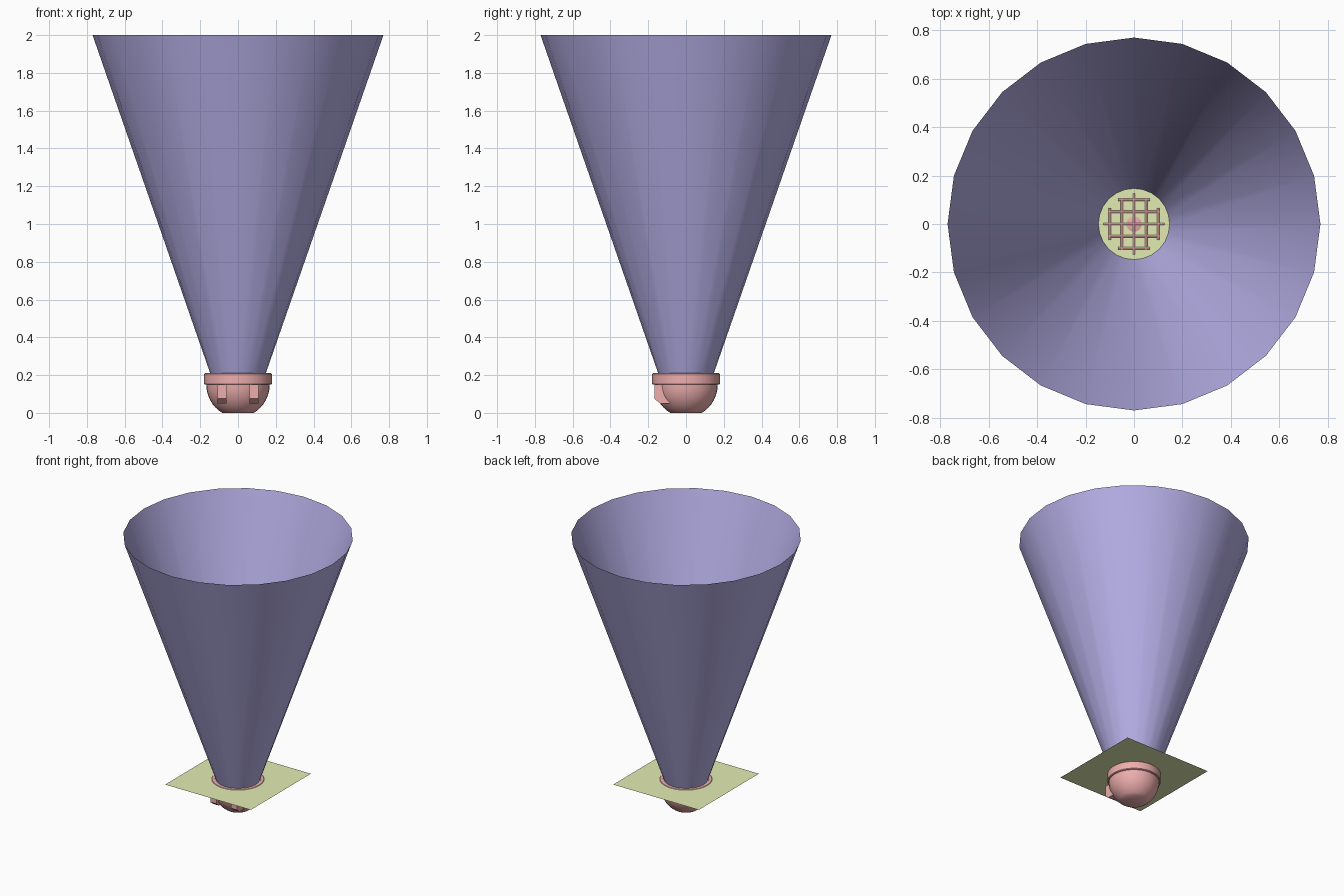
import bpy, bmesh, math

if "Cube" in bpy.data.objects:
    bpy.data.objects.remove(bpy.data.objects["Cube"])


def material(name, color):
    m = bpy.data.materials.new(name)
    m.diffuse_color = color
    m.use_nodes = True
    m.node_tree.nodes["Principled BSDF"].inputs["Base Color"].default_value = m.diffuse_color
    return m


METAL = material("housing_red", (0.85, 0.42, 0.42, 1))
BEAM = material("beam_violet", (0.47, 0.43, 0.80, 1))
GLOW = material("glow_yellow", (0.76, 0.84, 0.45, 1))


def finish(name, bm, mat, smooth=True, normals=True):
    if normals:
        bmesh.ops.recalc_face_normals(bm, faces=bm.faces)
    mesh = bpy.data.meshes.new(name)
    bm.to_mesh(mesh)
    bm.free()
    mesh.materials.append(mat)
    ob = bpy.data.objects.new(name, mesh)
    bpy.context.collection.objects.link(ob)
    if smooth:
        bpy.ops.object.select_all(action='DESELECT')
        ob.select_set(True)
        bpy.context.view_layer.objects.active = ob
        bpy.ops.object.shade_smooth_by_angle(angle=math.radians(35))
    return ob


def lathe(name, profile, mat, sides, closed=False):
    """Spin (radius, z) points around the z axis."""
    bm = bmesh.new()
    vs = [bm.verts.new((r, 0, z)) for r, z in profile]
    pairs = list(zip(vs, vs[1:])) + ([(vs[-1], vs[0])] if closed else [])
    edges = [bm.edges.new(p) for p in pairs]
    bmesh.ops.spin(bm, geom=vs + edges, cent=(0, 0, 0), axis=(0, 0, 1),
                   angle=math.tau, steps=sides, use_duplicate=False)
    bmesh.ops.remove_doubles(bm, verts=bm.verts, dist=1e-5)
    return finish(name, bm, mat)


# Bowl-shaped housing with a flat foot and hollow inside
R, ZC = 0.168, 0.15
start = math.asin(0.083 / R)
outer = []
for i in range(9):
    a = start + (math.pi / 2 - start) * i / 8
    outer.append((R * math.sin(a), ZC - ZC * math.cos(a) / math.cos(start)))
inner = [(r - 0.015, z + 0.012 * (1 - z / ZC)) for r, z in reversed(outer)]
lathe("housing_bowl", [(0, 0)] + outer + inner + [(0, 0.012)], METAL, 32)

# Collar around the mouth of the bowl
lathe("collar", [(0.15, 0.149), (0.174, 0.149), (0.179, 0.154), (0.179, 0.206),
                 (0.173, 0.212), (0.153, 0.212), (0.15, 0.206)],
      METAL, 32, closed=True)

# Domed lens under the grille
lens = [(0.072 * math.cos(a), 0.14 + 0.073 * math.sin(a) ** 0.5)
        for a in [math.pi / 2 * i / 8 for i in range(9)]]
lathe("lens", [(0.072, 0.10)] + lens, METAL, 24)

# Mounting brackets on the front, chamfered underneath
for side, name in ((-1, "bracket_left"), (1, "bracket_right")):
    bm = bmesh.new()
    section = [(-0.168, 0.15), (-0.168, 0.075), (-0.137, 0.05),
               (-0.08, 0.05), (-0.08, 0.15)]
    face = bm.faces.new([bm.verts.new((side * 0.06, y, z)) for y, z in section])
    ext = bmesh.ops.extrude_face_region(bm, geom=[face], use_keep_orig=True)
    moved = [v for v in ext["geom"] if isinstance(v, bmesh.types.BMVert)]
    bmesh.ops.translate(bm, verts=moved, vec=(side * 0.049, 0, 0))
    finish(name, bm, METAL, smooth=False)

# Crossed grille bars
bars = [(-0.1, 0.066), (-0.05, 0.106), (0, 0.127), (0.05, 0.106), (0.1, 0.066)]
for axis in "xy":
    for n, (offset, half) in enumerate(bars):
        loc = (0, offset, 0.212) if axis == "x" else (offset, 0, 0.212)
        rot = (0, math.pi / 2, 0) if axis == "x" else (math.pi / 2, 0, 0)
        bpy.ops.mesh.primitive_cylinder_add(vertices=8, radius=0.005, depth=2 * half,
                                            location=loc, rotation=rot)
        bar = bpy.context.object
        bar.name = f"grille_bar_{axis}_{n + 1}"
        bar.data.materials.append(METAL)
        bpy.ops.object.shade_smooth_by_angle(angle=math.radians(50))

# Square glow card at the mouth
bpy.ops.mesh.primitive_plane_add(size=0.7, location=(0, 0, 0.209))
card = bpy.context.object
card.name = "glow_card"
card.data.materials.append(GLOW)

# Open cone of light
lathe("light_beam", [(0.147, 0.209), (0.77, 2.0)], BEAM, 24)
